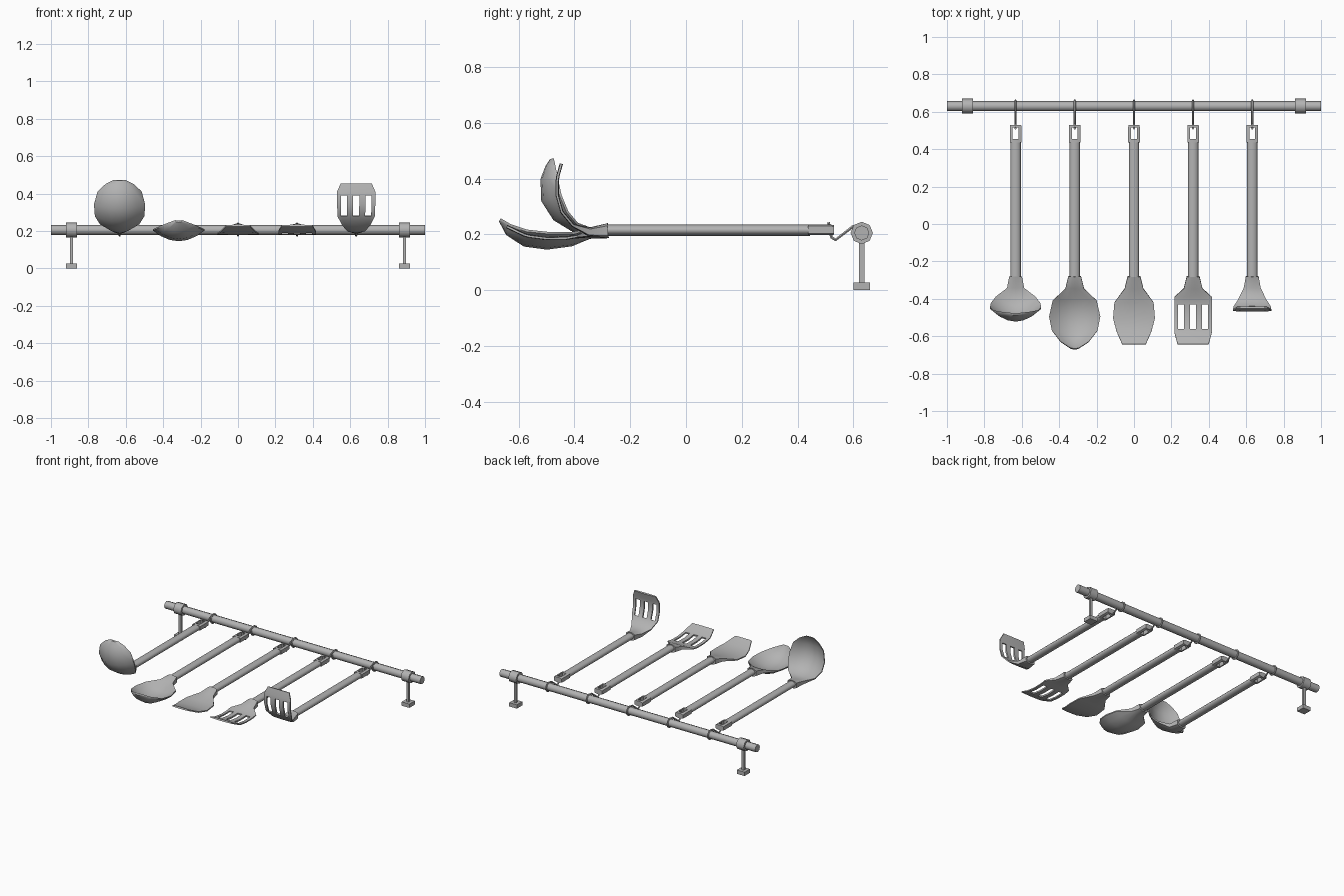
import bpy, bmesh, math
from mathutils import Vector

if "Cube" in bpy.data.objects:
    bpy.data.objects.remove(bpy.data.objects["Cube"])

steel = bpy.data.materials.new("brushed_grey")
steel.diffuse_color = (0.45, 0.45, 0.45, 1)
steel.use_nodes = True
steel.node_tree.nodes["Principled BSDF"].inputs["Base Color"].default_value = steel.diffuse_color
RAIL_Y, RAIL_Z = 0.63, 0.205


def finish(ob, name, angle=50):
    ob.name = name
    ob.data.materials.clear()
    ob.data.materials.append(steel)
    bpy.ops.object.select_all(action='DESELECT')
    ob.select_set(True)
    bpy.context.view_layer.objects.active = ob
    bpy.ops.object.shade_smooth_by_angle(angle=math.radians(angle))


def box(name, loc, size):
    bpy.ops.mesh.primitive_cube_add(size=1, location=loc)
    ob = bpy.context.object
    ob.scale = size
    finish(ob, name, 30)


def tube(name, loc, rot, r, length, flat=1.0, sides=8):
    bpy.ops.mesh.primitive_cylinder_add(vertices=sides, radius=r, depth=length,
                                        location=loc, rotation=rot)
    ob = bpy.context.object
    ob.scale.y = flat
    finish(ob, name)


def loft(name, x, stations, us, skip=()):
    """Plate swept along a side path. Station: y, z, half width, thickness, bowl depth."""
    bm = bmesh.new()
    n, m = len(stations), len(us)
    path = [Vector((s[0], s[1])) for s in stations]
    top, bot = {}, {}
    for i, (y, z, w, t, d) in enumerate(stations):
        tan = (path[min(i + 1, n - 1)] - path[max(i - 1, 0)]).normalized()
        nor = Vector((tan.y, -tan.x))
        for j, u in enumerate(us):
            for grid, side in ((top, 0.5), (bot, -0.5)):
                edge = 1 - 0.35 * u * u
                p = path[i] + nor * (side * t * edge - d * (1 - u * u))
                grid[i, j] = bm.verts.new((x + u * w, p.x, p.y))
    edges = {}
    for i in range(n - 1):
        for j in range(m - 1):
            if (i, j) in skip:
                continue
            c = [(i, j), (i + 1, j), (i + 1, j + 1), (i, j + 1)]
            bm.faces.new([top[k] for k in c])
            bm.faces.new([bot[k] for k in reversed(c)])
            for a, b in zip(c, c[1:] + c[:1]):
                key = tuple(sorted((a, b)))
                edges[key] = edges.get(key, 0) + 1
    # walls along the outline and slot edges
    for (a, b), count in edges.items():
        if count == 1:
            bm.faces.new([top[a], top[b], bot[b], bot[a]])
    bmesh.ops.recalc_face_normals(bm, faces=bm.faces)
    me = bpy.data.meshes.new(name)
    bm.to_mesh(me)
    bm.free()
    ob = bpy.data.objects.new(name, me)
    bpy.context.collection.objects.link(ob)
    finish(ob, name, 45)


# rail and its two feet
tube("rail", (0, RAIL_Y, RAIL_Z), (0, math.pi / 2, 0), 0.027, 2.0)
for side, sx in (("left", -0.89), ("right", 0.89)):
    tube(side + "_collar", (sx, RAIL_Y, RAIL_Z), (0, math.pi / 2, 0), 0.04, 0.06)
    box(side + "_post", (sx, RAIL_Y, 0.1), (0.018, 0.018, 0.15))
    box(side + "_foot", (sx, RAIL_Y, 0.0135), (0.06, 0.06, 0.027))


def hook(name, x):
    pts = [(0.511, 0.243), (0.515, 0.215), (0.522, 0.189), (0.536, 0.18), (0.6, 0.229)]
    for k in range(13):
        a = math.radians(125 - k * 27)
        pts.append((RAIL_Y + 0.03 * math.cos(a), RAIL_Z + 0.03 * math.sin(a)))
    cu = bpy.data.curves.new(name, 'CURVE')
    cu.dimensions = '3D'
    cu.bevel_depth = 0.006
    cu.bevel_resolution = 1
    cu.use_fill_caps = True
    sp = cu.splines.new('POLY')
    sp.points.add(len(pts) - 1)
    for p, (y, z) in zip(sp.points, pts):
        p.co = (x, y, z, 1)
    ob = bpy.data.objects.new(name, cu)
    bpy.context.collection.objects.link(ob)
    bpy.ops.object.select_all(action='DESELECT')
    ob.select_set(True)
    bpy.context.view_layer.objects.active = ob
    bpy.ops.object.convert(target='MESH')
    finish(bpy.context.object, name)


ROUND = [-1, -0.7, -0.35, 0, 0.35, 0.7, 1]
SLOTTED = [-1, -0.8, -0.48, -0.16, 0.16, 0.48, 0.8, 1]
NECK = (-0.28, 0.213, 0.034, 0.054, 0)
T = 0.012


def slots(row):
    return {(row, 1), (row, 3), (row, 5)}


heads = {
    "ladle": (-0.633, [NECK, (-0.345, 0.212, 0.046, 0.036, 0.004),
                       (-0.39, 0.238, 0.105, T, 0.028), (-0.425, 0.28, 0.132, T, 0.052),
                       (-0.45, 0.34, 0.137, T, 0.066), (-0.465, 0.41, 0.118, T, 0.052),
                       (-0.473, 0.45, 0.075, T, 0.026), (-0.478, 0.472, 0.03, T, 0.004)],
              ROUND, ()),
    "spoon": (-0.317, [NECK, (-0.345, 0.208, 0.05, 0.036, 0.006),
                       (-0.41, 0.205, 0.118, T, 0.042), (-0.495, 0.205, 0.137, T, 0.054),
                       (-0.57, 0.213, 0.122, T, 0.052), (-0.63, 0.233, 0.075, T, 0.032),
                       (-0.666, 0.254, 0.02, T, 0.003)], ROUND, ()),
    "spatula": (0, [NECK, (-0.345, 0.204, 0.05, 0.03, 0), (-0.42, 0.189, 0.105, T, 0),
                    (-0.505, 0.185, 0.112, T, 0), (-0.575, 0.197, 0.093, T, 0),
                    (-0.643, 0.228, 0.063, T, 0)], ROUND, ()),
    "slotted_turner": (0.316, [NECK, (-0.345, 0.204, 0.05, 0.03, 0),
                               (-0.39, 0.193, 0.1, T, 0), (-0.43, 0.186, 0.1, T, 0),
                               (-0.5, 0.185, 0.1, T, 0), (-0.562, 0.193, 0.1, T, 0),
                               (-0.58, 0.198, 0.1, T, 0), (-0.643, 0.228, 0.083, T, 0)],
                       SLOTTED, slots(3) | slots(4)),
    "bent_turner": (0.632, [NECK, (-0.345, 0.208, 0.046, 0.034, 0),
                            (-0.405, 0.232, 0.075, T, 0), (-0.445, 0.28, 0.1, T, 0),
                            (-0.462, 0.34, 0.102, T, 0), (-0.462, 0.39, 0.102, T, 0),
                            (-0.459, 0.41, 0.102, T, 0), (-0.447, 0.453, 0.083, T, 0)],
                    SLOTTED, slots(3) | slots(4)),
}

# each utensil: head, handle, pierced end and hook
for name, (x, stations, us, skip) in heads.items():
    loft(name + "_head", x, stations, us, skip)
    tube(name + "_handle", (x, 0.08, 0.215), (math.pi / 2, 0, 0), 0.028, 0.73, 0.72)
    loft(name + "_handle_end", x,
         [(0.53, 0.216, 0.03, 0.038, 0), (0.515, 0.216, 0.031, 0.042, 0),
          (0.455, 0.216, 0.031, 0.042, 0), (0.437, 0.216, 0.031, 0.042, 0)],
         [-1, -0.5, 0.5, 1], {(1, 1)})
    hook(name + "_hook", x)
